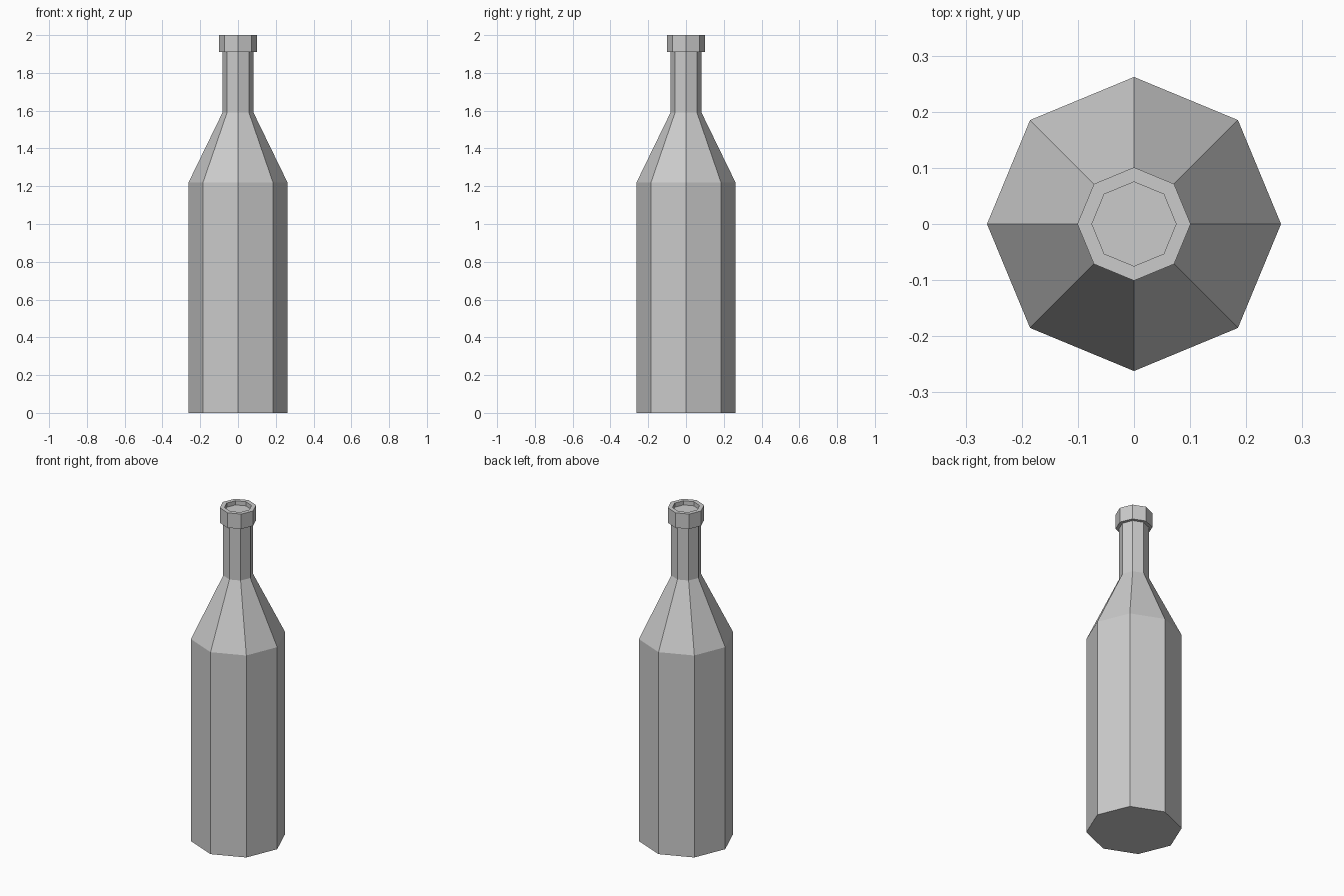
import bpy, bmesh
from math import cos, sin, tau

if "Cube" in bpy.data.objects:
    bpy.data.objects.remove(bpy.data.objects["Cube"])

SIDES = 8


def lathe(name, profile):
    """Revolve (radius, height) points into a closed faceted solid."""
    bm = bmesh.new()
    rings = [[bm.verts.new((r * cos(tau * i / SIDES), r * sin(tau * i / SIDES), z))
              for i in range(SIDES)] for r, z in profile]
    for low, high in zip(rings, rings[1:]):
        for i in range(SIDES):
            j = (i + 1) % SIDES
            bm.faces.new((low[i], low[j], high[j], high[i]))
    bm.faces.new(rings[0][::-1])
    bm.faces.new(rings[-1])
    bmesh.ops.recalc_face_normals(bm, faces=bm.faces)
    mesh = bpy.data.meshes.new(name)
    bm.to_mesh(mesh)
    bm.free()
    obj = bpy.data.objects.new(name, mesh)
    bpy.context.collection.objects.link(obj)
    return obj


# Body, shoulder, neck, collar and shallow recessed mouth in one profile
lathe("bottle", [
    (0.262, 0.0), (0.262, 1.22),      # body
    (0.082, 1.59), (0.082, 1.91),     # shoulder and neck
    (0.101, 1.91), (0.101, 2.0),      # collar
    (0.075, 2.0), (0.075, 1.975),     # rim and recess
])
